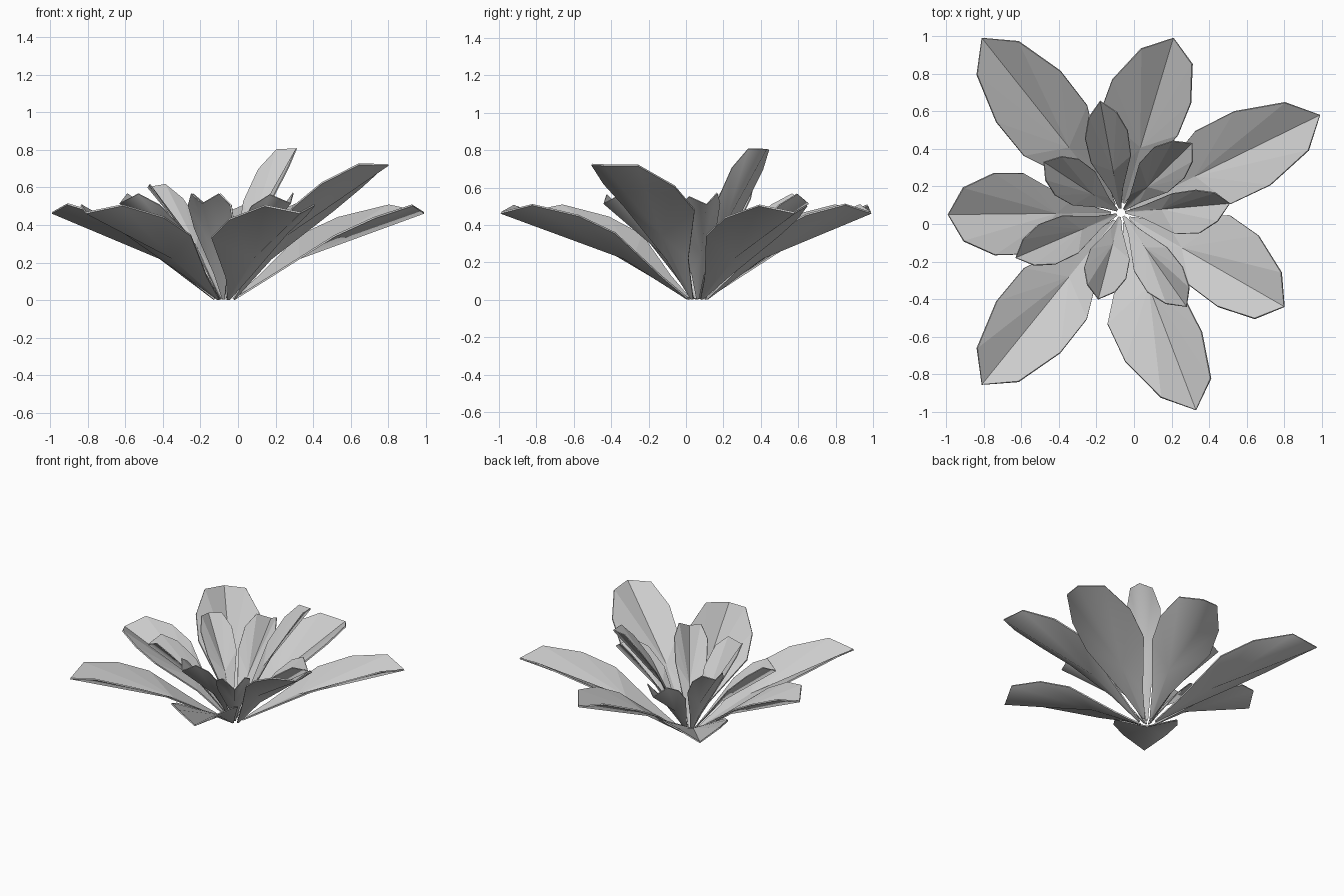
import bpy
from mathutils import Vector

cube = bpy.data.objects.get("Cube")
if cube:
    bpy.data.objects.remove(cube)

# One matte grey for the whole plant
grey = bpy.data.materials.new("leaf_grey")
grey.use_nodes = True
colour = (0.6, 0.6, 0.6, 1)
grey.diffuse_color = colour
grey.node_tree.nodes["Principled BSDF"].inputs["Base Color"].default_value = colour

CENTRE = Vector((-0.07, 0.06, 0))


def make_leaf(name, tip, rows, roll, power, lift_scale, root, thickness):
    """Folded leaf: rows are (fraction of length, half width, lift, roll share)."""
    tip = Vector(tip)
    reach = (tip - CENTRE).to_2d()
    length = reach.length
    out = Vector((reach.x, reach.y, 0)) / length
    left = Vector((-out.y, out.x, 0))
    bend_t, bend_z = 0.375, 0.48 * tip.z

    def rib(t):
        if t < bend_t:
            z = bend_z * t / bend_t
        else:
            z = bend_z + (tip.z - bend_z) * (t - bend_t) / (1 - bend_t)
        return CENTRE + out * (length * t) + Vector((0, 0, z))

    # Shared base, bend and tip points of the midrib
    base = CENTRE + out * root + Vector((0, 0, 0.004))
    verts = [base, rib(bend_t), tip]
    faces = []
    # Each half is a fan around the bend in the midrib
    for side in (1, -1):
        start = len(verts)
        verts.append(base + left * side * 0.007 + Vector((0, 0, 0.002)))
        for t, width, lift, share in rows:
            lean = side * roll * share
            point = rib(t ** power) + left * side * width * (1 + lean)
            point.z += lift * lift_scale * (1 - lean * 0.5)
            verts.append(point)
        rim = [0] + list(range(start, len(verts))) + [2]
        for a, b in zip(rim, rim[1:]):
            faces.append((a, b, 1) if side > 0 else (b, a, 1))

    mesh = bpy.data.meshes.new(name)
    mesh.from_pydata(verts, [], faces)
    mesh.materials.append(grey)
    leaf = bpy.data.objects.new(name, mesh)
    bpy.context.collection.objects.link(leaf)
    solid = leaf.modifiers.new("thickness", 'SOLIDIFY')
    solid.thickness = thickness
    solid.offset = 0
    bpy.context.view_layer.objects.active = leaf
    bpy.ops.object.modifier_apply(modifier=solid.name)
    # Smooth underside (the first faces), crisp facets on top
    for face in leaf.data.polygons:
        face.use_smooth = face.index < len(faces)


# Edge shapes, base to tip; the fold flattens out toward the base
outer_rows = [(0.2, 0.068, 0.005, 0.8), (0.47, 0.215, 0.085, 1.2),
              (0.665, 0.218, 0.105, 0.8), (0.885, 0.142, 0.085, 0.25)]
inner_rows = [(0.2, 0.033, 0.005, 0.8), (0.48, 0.108, 0.09, 1.1),
              (0.70, 0.115, 0.12, 1), (0.875, 0.076, 0.105, 0.7)]

# Outer ring: tip, sideways roll, edge spacing power, lift scale
outer = [
    ((-0.81, 0.99, 0.465), 0, 1, 1),
    ((0.21, 0.99, 0.465), 0.17, 0.93, 1),
    ((0.99, 0.58, 0.465), 0, 1.02, 1),
    ((0.80, -0.44, 0.72), 0.24, 0.9, 0.75),
    ((0.33, -0.99, 0.465), -0.24, 1, 1),
    ((-0.81, -0.855, 0.465), 0, 1, 1),
    ((-0.99, 0.05, 0.465), 0, 0.77, 0.95),
]
for i, (tip, roll, power, lift) in enumerate(outer):
    make_leaf(f"outer_leaf_{i + 1}", tip, outer_rows, roll, power, lift, 0.055, 0.01)

# Inner ring: shorter, narrower and steeper
inner = [
    ((-0.18, 0.655, 0.515), 0, 1),
    ((0.31, 0.43, 0.805), 0.1, 0.8),
    ((0.51, 0.11, 0.51), -0.25, 1),
    ((0.28, -0.44, 0.515), -0.1, 1),
    ((-0.19, -0.40, 0.515), 0, 1),
    ((-0.63, -0.18, 0.515), 0, 1),
    ((-0.48, 0.33, 0.60), 0, 0.75),
]
for i, (tip, roll, lift) in enumerate(inner):
    make_leaf(f"inner_leaf_{i + 1}", tip, inner_rows, roll, 1, lift, 0.025, 0.006)
